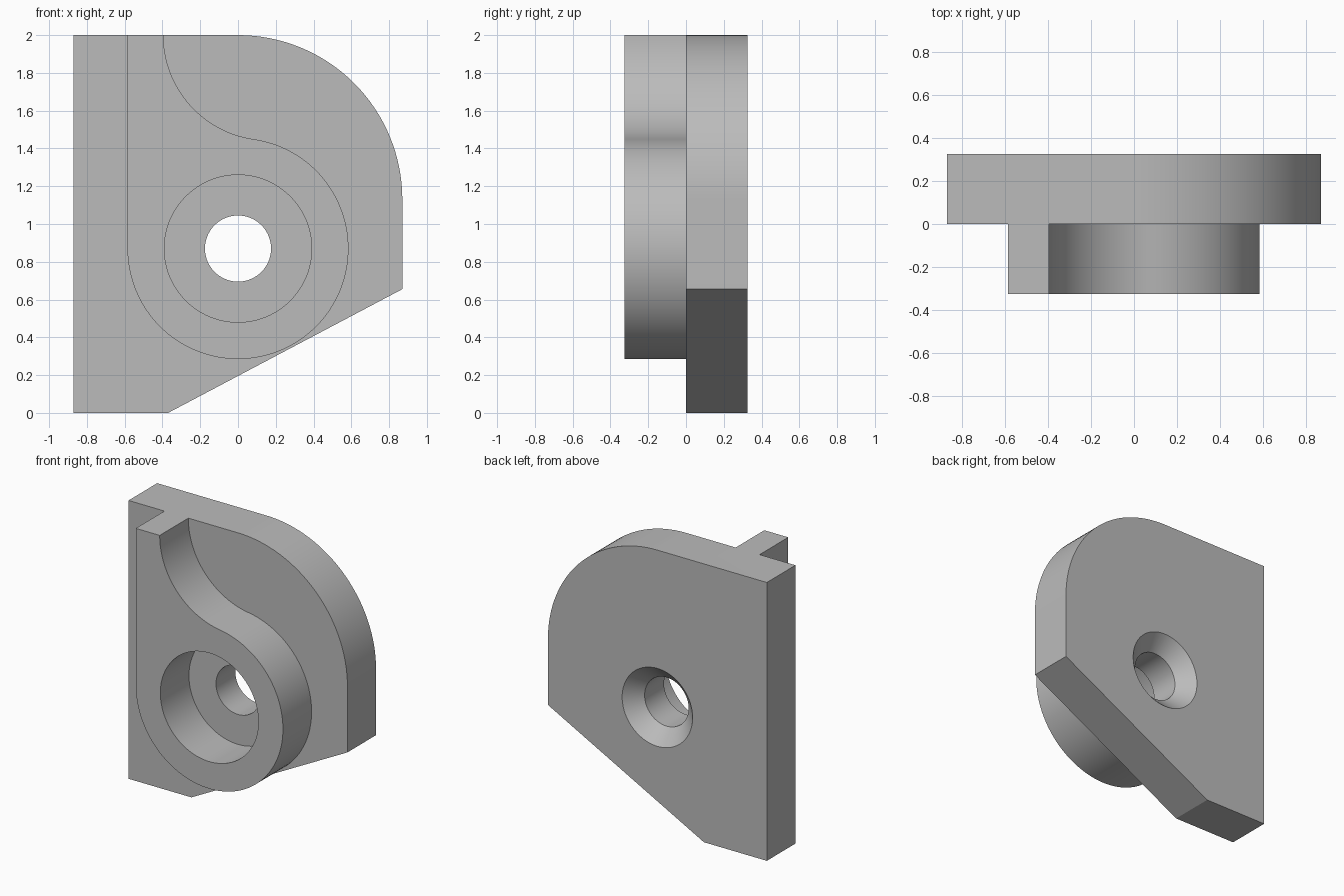
import bpy
import bmesh
from math import cos, sin, pi, radians, atan2, hypot

cube = bpy.data.objects.get("Cube")
if cube:
    bpy.data.objects.remove(cube, do_unlink=True)

DEPTH = 0.325        # thickness of the plate and of the raised boss
HALF = 0.87          # half width of the plate
HEIGHT = 2.0
AXIS_Z = 0.87        # height of the bore axis
BOSS_R = 0.585

grey = bpy.data.materials.new("plain grey")
grey.use_nodes = True
colour = (0.5, 0.5, 0.5, 1)
grey.diffuse_color = colour
grey.node_tree.nodes["Principled BSDF"].inputs["Base Color"].default_value = colour


def arc(cx, cz, r, start, end, steps):
    """Points along an arc in the xz plane, angles in radians."""
    angles = [start + (end - start) * i / steps for i in range(steps + 1)]
    return [(cx + r * cos(a), cz + r * sin(a)) for a in angles]


def make_object(name, bm):
    bmesh.ops.recalc_face_normals(bm, faces=bm.faces)
    mesh = bpy.data.meshes.new(name)
    bm.to_mesh(mesh)
    bm.free()
    mesh.materials.append(grey)
    obj = bpy.data.objects.new(name, mesh)
    bpy.context.collection.objects.link(obj)
    return obj


def extrude_profile(name, points, y0, y1):
    bm = bmesh.new()
    face = bm.faces.new([bm.verts.new((x, y0, z)) for x, z in points])
    result = bmesh.ops.extrude_face_region(bm, geom=[face])
    verts = [v for v in result["geom"] if isinstance(v, bmesh.types.BMVert)]
    bmesh.ops.translate(bm, verts=verts, vec=(0, y1 - y0, 0))
    return make_object(name, bm)


def lathe(name, profile, steps=96):
    """Solid of revolution about the bore axis from (radius, y) pairs."""
    bm = bmesh.new()
    rings = [[bm.verts.new((x, y, z)) for x, z in
              arc(0, AXIS_Z, r, 0, 2 * pi, steps)[:-1]] for r, y in profile]
    for a, b in zip(rings, rings[1:]):
        for i in range(steps):
            j = (i + 1) % steps
            bm.faces.new((a[i], a[j], b[j], b[i]))
    bm.faces.new(rings[0])
    bm.faces.new(rings[-1])
    return make_object(name, bm)


def combine(target, tool, operation):
    mod = target.modifiers.new(operation.lower(), 'BOOLEAN')
    mod.operation = operation
    mod.solver = 'EXACT'
    mod.object = tool
    bpy.context.view_layer.objects.active = target
    bpy.ops.object.modifier_apply(modifier=mod.name)
    bpy.data.objects.remove(tool, do_unlink=True)


# Back plate: one rounded corner, one slanted lower edge
plate_points = [(-HALF, HEIGHT), (-HALF, 0), (-0.37, 0), (HALF, 0.655)]
plate_points += arc(0, HEIGHT - HALF, HALF, 0, pi / 2, 32)
bracket = extrude_profile("bracket", plate_points, 0, DEPTH)

# Raised boss: round end flowing through a concave fillet into a narrow rib
rib_x = -0.395
rise = HEIGHT - AXIS_Z
fillet_r = (rib_x ** 2 + rise ** 2 - BOSS_R ** 2) / (2 * (BOSS_R - rib_x))
fillet_x = rib_x + fillet_r
join = atan2(rise, fillet_x)
boss_points = [(-BOSS_R, HEIGHT)]
boss_points += arc(0, AXIS_Z, BOSS_R, -pi, join, 72)
boss_points += arc(fillet_x, HEIGHT, fillet_r, join - pi, -pi, 32)[1:]
boss = extrude_profile("boss", boss_points, -DEPTH, DEPTH / 2)
combine(bracket, boss, 'UNION')

# Stepped bore: wide pocket in front, through hole, countersink behind
hole_r, pocket_r, sink_r = 0.175, 0.39, 0.28
sink = sink_r - hole_r
bore = lathe("bore_cutter", [
    (pocket_r, -DEPTH - 0.1), (pocket_r, 0), (hole_r, 0),
    (hole_r, DEPTH - sink), (sink_r, DEPTH), (sink_r, DEPTH + 0.1)])
combine(bracket, bore, 'DIFFERENCE')

bpy.ops.object.select_all(action='DESELECT')
bracket.select_set(True)
bpy.context.view_layer.objects.active = bracket
bpy.ops.object.shade_smooth_by_angle(angle=radians(25))
